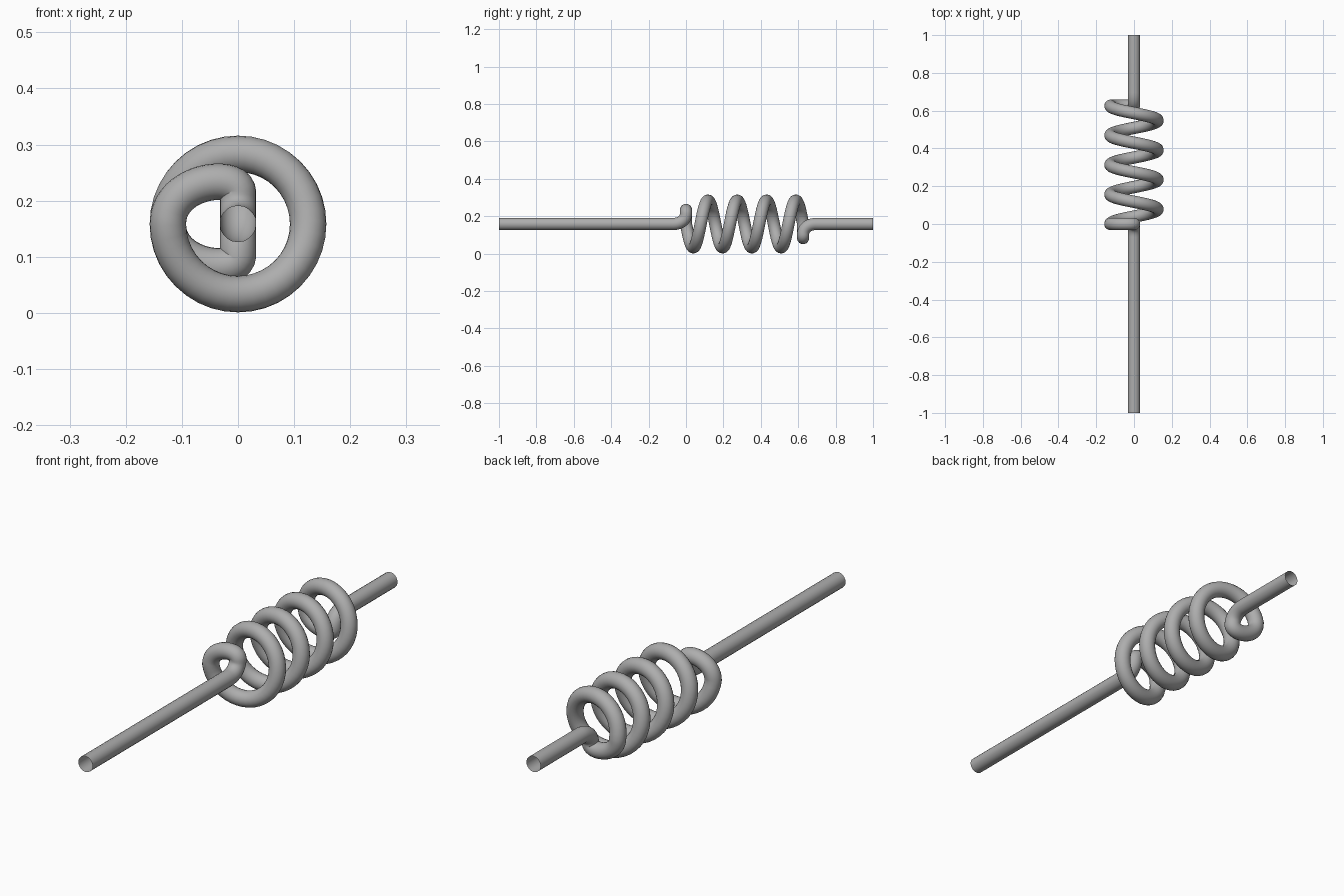
import bpy
from math import cos, sin, pi
from mathutils import Vector

if "Cube" in bpy.data.objects:
    bpy.data.objects.remove(bpy.data.objects["Cube"], do_unlink=True)

WIRE = 0.0325           # wire radius
RADIUS = 0.125          # coil radius to wire centre
AXIS = 0.1585           # height of the coil axis
TURNS, PITCH = 4, 0.1565
LENGTH = TURNS * PITCH


def bezier(a, b, c, d, steps):
    """Points along a cubic curve, without its first point."""
    a, b, c, d = map(Vector, (a, b, c, d))
    pts = []
    for i in range(1, steps + 1):
        t = i / steps
        u = 1 - t
        pts.append(a * u**3 + b * 3 * u * u * t + c * 3 * u * t * t + d * t**3)
    return pts


def end_path(rod_end):
    """Hook, bend and straight rod, relative to the axis, starting at the coil."""
    hook = bezier((-RADIUS, 0, 0), (-RADIUS, 0, 0.08), (0, 0, 0.092), (0, 0, 0.056), 20)
    bend = bezier((0, 0, 0.056), (0, 0, 0.022), (0, -0.03, 0), (0, -0.07, 0), 12)
    return hook + bend + [Vector((0, rod_end, 0))]


# One continuous wire: front rod and hook, coil, back hook and rod
front = end_path(-1)[::-1]
steps = 40 * TURNS
coil = []
for i in range(steps + 1):
    a = 2 * pi * TURNS * i / steps
    coil.append(Vector((-RADIUS * cos(a), LENGTH * i / steps, -RADIUS * sin(a))))
back = [Vector((p.x, LENGTH - p.y, -p.z)) for p in end_path(LENGTH - 1)]
path = front + coil + back

curve = bpy.data.curves.new("spring_wire", "CURVE")
curve.dimensions = "3D"
curve.bevel_depth = WIRE
curve.bevel_resolution = 8
curve.use_fill_caps = False     # the wire ends are open
spline = curve.splines.new("POLY")
spline.points.add(len(path) - 1)
for point, p in zip(spline.points, path):
    point.co = (p.x, p.y, p.z + AXIS, 1)

# Plain grey metal
steel = bpy.data.materials.new("grey_steel")
steel.use_nodes = True
colour = (0.42, 0.42, 0.42, 1)
steel.diffuse_color = colour
steel.node_tree.nodes["Principled BSDF"].inputs["Base Color"].default_value = colour
curve.materials.append(steel)

spring = bpy.data.objects.new("spring_wire", curve)
bpy.context.collection.objects.link(spring)
bpy.ops.object.select_all(action="DESELECT")
spring.select_set(True)
bpy.context.view_layer.objects.active = spring
bpy.ops.object.convert(target="MESH")
bpy.ops.object.shade_smooth()
